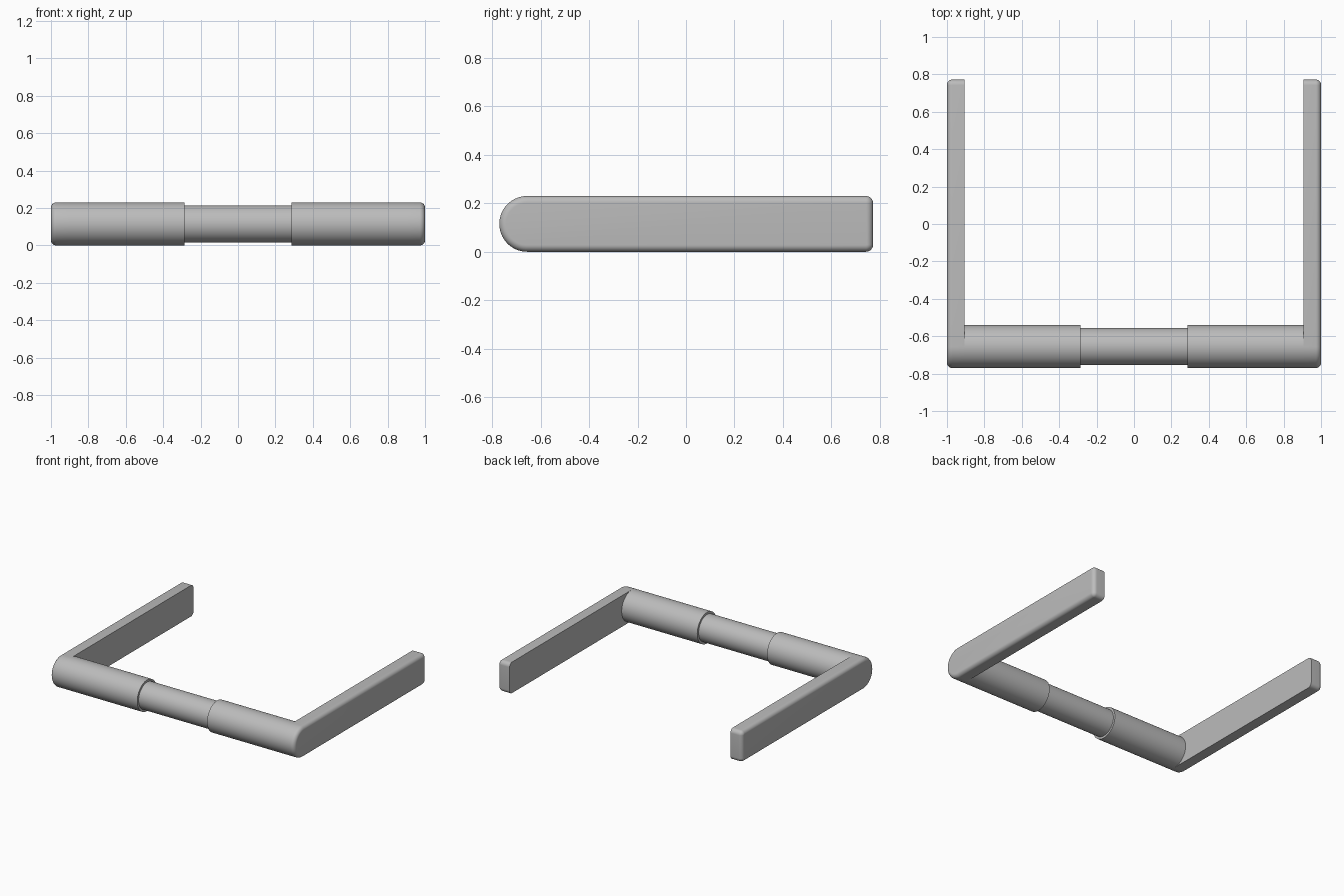
import bpy, bmesh
from math import sin, cos, pi, radians

RADIUS = 0.115      # half height of arms and sleeves
AXIS_Y = -0.655     # line through the tubes
BACK_Y = 0.772
CORNER = 0.03       # rounding at the arm tips
FILLET = 0.028      # rounding of the outer arm edges
INNER_X = 0.905

old = bpy.data.objects.get("Cube")
if old:
    bpy.data.objects.remove(old, do_unlink=True)

grey = bpy.data.materials.new("satin grey")
grey.use_nodes = True
colour = (0.5, 0.5, 0.5, 1)
grey.diffuse_color = colour
grey.node_tree.nodes["Principled BSDF"].inputs["Base Color"].default_value = colour


def arc(cy, cz, r, start, end, steps):
    angles = [radians(start + (end - start) * i / steps) for i in range(steps + 1)]
    return [(cy + r * cos(a), cz + r * sin(a)) for a in angles]


def arm_profile(inset):
    """Side outline: round at the front, small rounded corners at the back."""
    c = CORNER - inset
    y = BACK_Y - CORNER
    return (arc(AXIS_Y, RADIUS, RADIUS - inset, 90, 270, 40)
            + arc(y, CORNER, c, 270, 360, 8)
            + arc(y, 2 * RADIUS - CORNER, c, 0, 90, 8))


def loft(name, sections):
    """Join closed (x, outline) sections and cap both ends."""
    bm = bmesh.new()
    rings = [[bm.verts.new((x, y, z)) for y, z in outline] for x, outline in sections]
    for a, b in zip(rings, rings[1:]):
        for i in range(len(a)):
            j = (i + 1) % len(a)
            bm.faces.new((a[i], a[j], b[j], b[i]))
    bm.faces.new(rings[0])
    bm.faces.new(rings[-1])
    bmesh.ops.recalc_face_normals(bm, faces=bm.faces)
    mesh = bpy.data.meshes.new(name)
    bm.to_mesh(mesh)
    bm.free()
    mesh.materials.append(grey)
    obj = bpy.data.objects.new(name, mesh)
    bpy.context.collection.objects.link(obj)
    bpy.ops.object.select_all(action='DESELECT')
    obj.select_set(True)
    bpy.context.view_layer.objects.active = obj
    bpy.ops.object.shade_smooth_by_angle(angle=radians(30))
    return obj


def tube(name, x0, x1, r):
    outline = arc(AXIS_Y, RADIUS, r, 0, 360, 80)[:-1]
    return loft(name, [(x0, outline), (x1, outline)])


# Arms and sleeves, one of each per side
for side, s in (("left", 1), ("right", -1)):
    sections = [(s * INNER_X, arm_profile(0))]
    for i in range(9):
        a = i / 8 * pi / 2
        sections.append((s * (1 - FILLET + FILLET * sin(a)),
                         arm_profile(FILLET * (1 - cos(a)))))
    loft(side + "_arm", sections)
    tube(side + "_sleeve", s * 0.286, s * INNER_X, RADIUS)

# Thinner bar joining the two sleeves
tube("centre_bar", -0.30, 0.30, 0.099)
